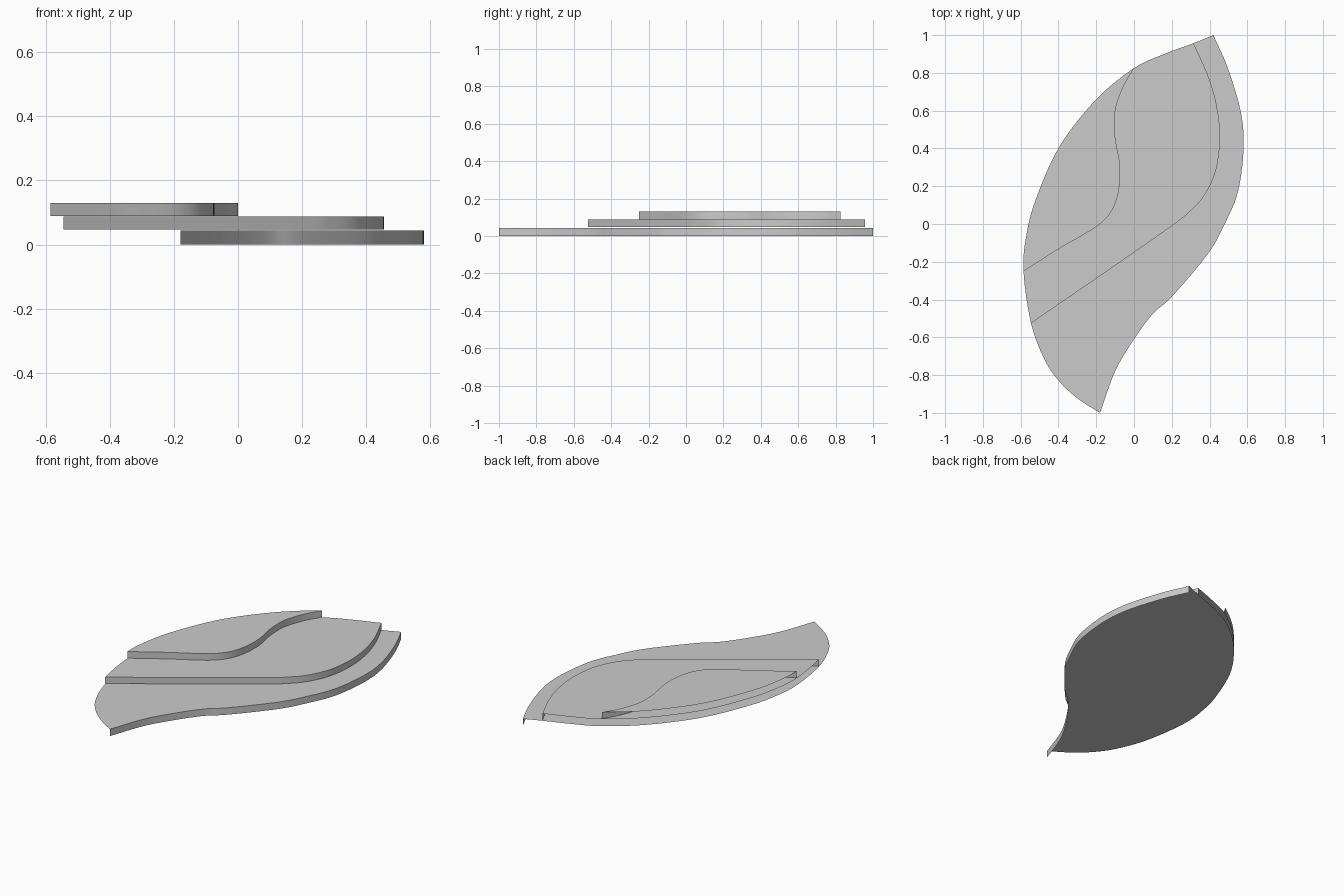
import bpy
import bmesh
from mathutils import Vector

cube = bpy.data.objects.get("Cube")
if cube:
    bpy.data.objects.remove(cube, do_unlink=True)

grey = bpy.data.materials.new("light grey")
grey.use_nodes = True
grey.diffuse_color = (0.6, 0.6, 0.6, 1)
grey.node_tree.nodes["Principled BSDF"].inputs["Base Color"].default_value = (0.6, 0.6, 0.6, 1)


def smooth_path(points, steps=6):
    """Interpolate a smooth open curve through the control points."""
    pts = [Vector(p) for p in points]
    pts = [pts[0] * 2 - pts[1]] + pts + [pts[-1] * 2 - pts[-2]]
    path = []
    for a, b, c, d in zip(pts, pts[1:], pts[2:], pts[3:]):
        for i in range(steps):
            t = i / steps
            path.append(b + (c - a) * (t / 2)
                        + (a * 2 - b * 5 + c * 4 - d) * (t * t / 2)
                        + (b * 3 - a - c * 3 + d) * (t * t * t / 2))
    path.append(pts[-2])
    return path


def build_layer(name, rim, step, bottom, top):
    """Open shell: a flat leaf-shaped sheet with a wall hanging from its stepped edge."""
    bm = bmesh.new()
    upper = [bm.verts.new((p.x, p.y, top)) for p in step]
    lower = [bm.verts.new((p.x, p.y, bottom)) for p in step]
    back = [bm.verts.new((p.x, p.y, top)) for p in rim[1:-1]]
    sheet = bm.faces.new(upper + back[::-1])
    sheet.normal_update()
    if sheet.normal.z < 0:
        sheet.normal_flip()
    # the step runs clockwise, so this winding faces the wall outwards
    for i in range(len(step) - 1):
        bm.faces.new((upper[i], upper[i + 1], lower[i + 1], lower[i]))
    mesh = bpy.data.meshes.new(name)
    bm.to_mesh(mesh)
    bm.free()
    mesh.materials.append(grey)
    obj = bpy.data.objects.new(name, mesh)
    bpy.context.collection.objects.link(obj)
    bpy.ops.object.select_all(action="DESELECT")
    obj.select_set(True)
    bpy.context.view_layer.objects.active = obj
    bpy.ops.object.shade_smooth_by_angle()
    return obj


# Shared outer rim, from the back tip round the right side to the front tip
rim_points = [(.42, 1), (.315, .957), (.16, .9), (0, .825), (-.2, .66), (-.395, .41),
              (-.52, .13), (-.57, -.06), (-.585, -.25), (-.545, -.525), (-.47, -.725),
              (-.385, -.845), (-.29, -.93), (-.18, -1)]
STEPS = 6
rim = smooth_path(rim_points, STEPS)

# Stepped edges of the three layers, each from back to front
base_edge = [(.42, 1), (.495, .83), (.565, .595), (.58, .4), (.55, .17), (.48, 0),
             (.39, -.16), (.2, -.385), (.1, -.475), (0, -.61), (-.1, -.78), (-.18, -1)]
middle_edge = [(.315, .957), (.39, .79), (.437, .63), (.455, .46), (.435, .29), (.375, .155),
               (.295, .065), (.2, -.01), (-.1, -.22), (-.545, -.525)]
upper_edge = [(0, .825), (-.06, .72), (-.1, .595), (-.1, .465), (-.075, .315), (-.08, .18),
              (-.115, .075), (-.18, 0), (-.29, -.07), (-.395, -.13), (-.585, -.25)]

# Each layer spans the stretch of rim between the ends of its edge
layers = [("base_layer", base_edge, 0, .043),
          ("middle_layer", middle_edge, .047, .087),
          ("upper_layer", upper_edge, .089, .13)]
for name, edge, bottom, top in layers:
    first = rim_points.index(edge[0]) * STEPS
    last = rim_points.index(edge[-1]) * STEPS
    build_layer(name, rim[first:last + 1], smooth_path(edge, STEPS), bottom, top)
